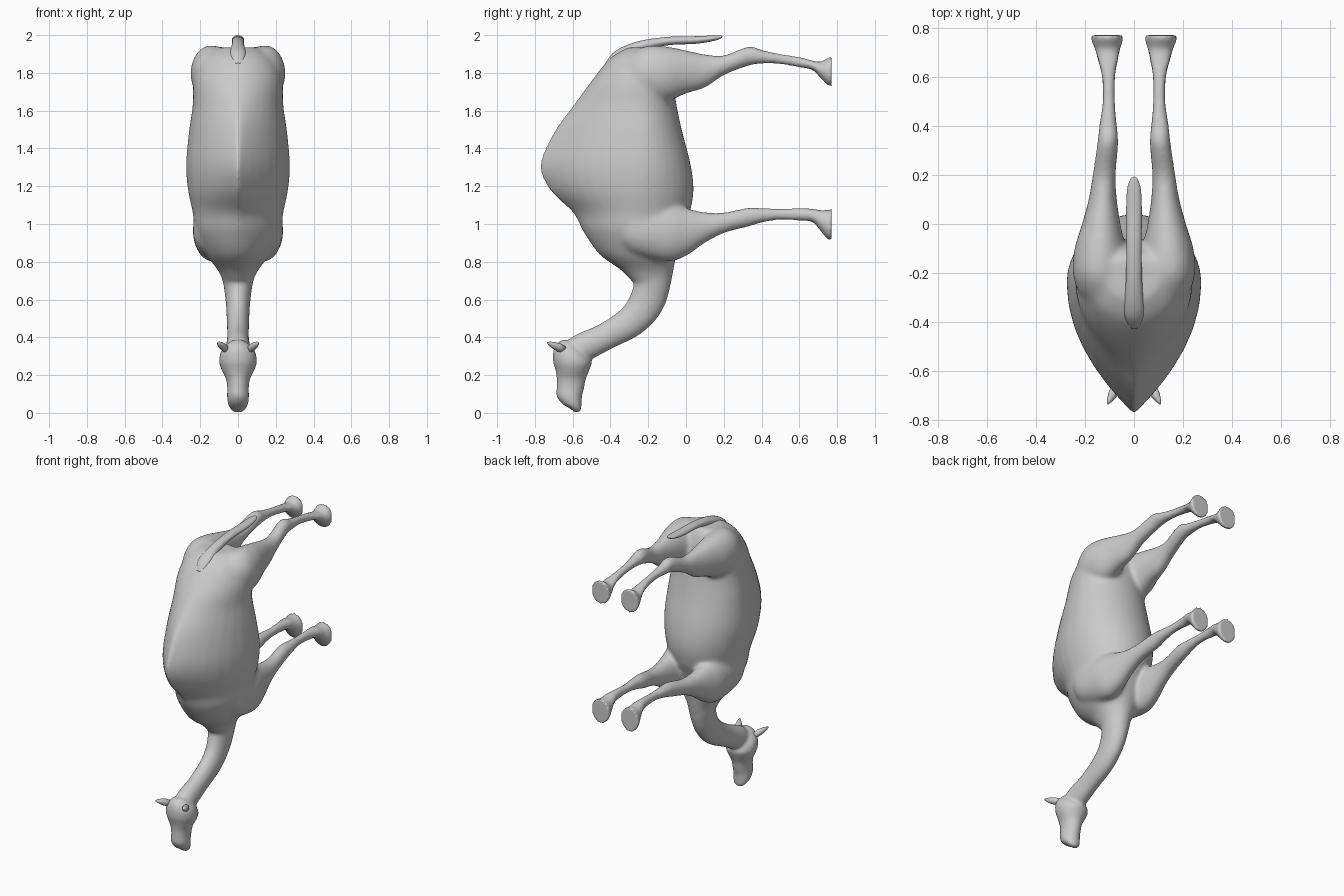
import bpy, bmesh, math
from mathutils import Vector

if "Cube" in bpy.data.objects:
    bpy.data.objects.remove(bpy.data.objects["Cube"])

SIDES = 36


def resample(rows, steps=5):
    """Catmull-Rom interpolation of a table of section rows."""
    out = []
    for i in range(len(rows) - 1):
        a, b, c, d = (rows[max(i - 1, 0)], rows[i], rows[i + 1],
                      rows[min(i + 2, len(rows) - 1)])
        for s in range(steps):
            t = s / steps
            out.append([q + 0.5 * t * (r - p + t * (2 * p - 5 * q + 4 * r - w
                        + t * (3 * (q - r) + w - p)))
                        for p, q, r, w in zip(a, b, c, d)])
    return out + [list(rows[-1])]


def loft(bm, rings):
    """Closed tube through rings of (centre, u, v_plus, v_minus, power)."""
    loops = []
    for c, u, vp, vm, p in rings:
        loop = []
        for k in range(SIDES):
            t = 2 * math.pi * k / SIDES
            co, si = math.cos(t), math.sin(t)
            if si < 0:
                co = math.copysign(abs(co) ** p, co)
            loop.append(bm.verts.new(c + u * co + (vp * si if si > 0 else vm * -si)))
        loops.append(loop)
    faces = [bm.faces.new(loops[0]), bm.faces.new(loops[-1])]
    for a, b in zip(loops, loops[1:]):
        for k in range(SIDES):
            j = (k + 1) % SIDES
            faces.append(bm.faces.new((a[k], a[j], b[j], b[k])))
    bmesh.ops.recalc_face_normals(bm, faces=faces)


def upright(bm, rows):
    """Sections stacked along z: z, y back, y widest, y front, half width, power."""
    loft(bm, [(Vector((0, m, z)), Vector((w, 0, 0)), Vector((0, f - m, 0)),
               Vector((0, b - m, 0)), p) for z, b, m, f, w, p in resample(rows)])


def limb(bm, rows, side):
    """Sections stacked along y: y, z low, z high, x inner, x outer."""
    rings = []
    for y, lo, hi, xi, xo in resample(rows):
        v = Vector((0, 0, (hi - lo) / 2))
        rings.append((Vector((side * (xi + xo) / 2, y, (lo + hi) / 2)),
                      Vector(((xo - xi) / 2, 0, 0)), v, -v, 1))
    loft(bm, rings)


def path_tube(bm, rows):
    """Tube along a path in the yz plane: y, z, half thickness, half width."""
    pts, rings = resample(rows), []
    for i, (y, z, h, w) in enumerate(pts):
        a, b = pts[max(i - 1, 0)], pts[min(i + 1, len(pts) - 1)]
        n = Vector((0, -(b[1] - a[1]), b[0] - a[0])).normalized() * h
        rings.append((Vector((0, y, z)), Vector((w, 0, 0)), n, -n, 1))
    loft(bm, rings)


def make_object(bm, name):
    me = bpy.data.meshes.new(name)
    bm.to_mesh(me)
    bm.free()
    ob = bpy.data.objects.new(name, me)
    bpy.context.collection.objects.link(ob)
    return ob


def shade_smooth(ob):
    for p in ob.data.polygons:
        p.use_smooth = True


bm = bmesh.new()

# Torso with hump on the -y side
upright(bm, [
    (.70, -.29, -.19, -.075, .08, 1), (.76, -.35, -.20, -.065, .11, 1),
    (.84, -.46, -.22, -.05, .17, 1.1), (.96, -.545, -.24, -.02, .225, 1.3),
    (1.06, -.60, -.25, .02, .24, 1.6), (1.18, -.725, -.25, .04, .265, 1.9),
    (1.315, -.775, -.24, .025, .275, 2), (1.49, -.70, -.24, -.02, .26, 1.8),
    (1.63, -.595, -.24, -.05, .24, 1.4), (1.765, -.495, -.23, -.07, .235, 1.1),
    (1.88, -.40, -.21, -.10, .19, 1), (1.935, -.31, -.20, -.13, .11, 1)])

# Neck curving down to the head
path_tube(bm, [
    (-.20, .80, .13, .12), (-.178, .70, .10, .082), (-.212, .58, .093, .064),
    (-.29, .485, .083, .059), (-.425, .405, .072, .057),
    (-.55, .345, .076, .063), (-.62, .31, .06, .06)])

# Head and muzzle
upright(bm, [
    (z, b, (b + f) / 2, f, w, 1) for z, b, f, w in [
        (.385, -.66, -.61, .03), (.36, -.69, -.57, .062), (.32, -.703, -.53, .092),
        (.27, -.703, -.50, .10), (.23, -.692, -.51, .088), (.18, -.684, -.53, .064),
        (.13, -.685, -.54, .057), (.09, -.685, -.55, .058), (.05, -.658, -.553, .054),
        (.02, -.61, -.555, .04), (.002, -.59, -.565, .02)]])

# Legs with thighs, shoulders and feet
HIND = [
    (-.34, 1.70, 1.86, .06, .18), (-.28, 1.67, 1.91, .03, .225),
    (-.20, 1.65, 1.945, .03, .25), (-.10, 1.65, 1.94, .035, .243),
    (0, 1.69, 1.92, .055, .212), (.10, 1.722, 1.898, .07, .185),
    (.20, 1.788, 1.892, .075, .168), (.33, 1.838, 1.938, .065, .149),
    (.41, 1.85, 1.918, .071, .14), (.50, 1.847, 1.90, .078, .128),
    (.60, 1.83, 1.883, .077, .131), (.67, 1.815, 1.865, .065, .148),
    (.715, 1.77, 1.86, .056, .16), (.75, 1.735, 1.88, .045, .174),
    (.77, 1.73, 1.887, .043, .177)]
FORE = [
    (-.36, .90, 1.06, .08, .19), (-.28, .84, 1.10, .04, .235),
    (-.10, .80, 1.115, .035, .235), (0, .83, 1.085, .055, .212),
    (.10, .90, 1.062, .07, .185), (.20, .952, 1.06, .075, .168),
    (.33, .987, 1.085, .065, .149), (.41, 1.01, 1.083, .071, .14),
    (.50, 1.023, 1.08, .078, .128), (.60, 1.018, 1.083, .077, .131),
    (.67, 1.01, 1.08, .065, .148), (.715, .96, 1.073, .056, .16),
    (.75, .92, 1.075, .045, .174), (.77, .915, 1.08, .043, .177)]
for side in (-1, 1):
    limb(bm, HIND, side)
    limb(bm, FORE, side)

# Fuse the shells into one skin
body = make_object(bm, "animal_body")
bpy.context.view_layer.objects.active = body
body.select_set(True)
fuse = body.modifiers.new("fuse", 'REMESH')
fuse.mode = 'VOXEL'
fuse.voxel_size = 0.01
bpy.ops.object.modifier_apply(modifier="fuse")

# Soft muscle blends on the trunk, light smoothing on thin parts
trunk = body.vertex_groups.new(name="trunk")
for v in body.data.vertices:
    k = min(1, max(0, (.15 - v.co.y) / .2)) * min(1, max(0, (v.co.z - .6) / .15))
    trunk.add([v.index], k, 'REPLACE')
for name, count, group in (("soft_trunk", 22, "trunk"), ("soft_all", 4, "")):
    mod = body.modifiers.new(name, 'SMOOTH')
    mod.factor, mod.iterations, mod.vertex_group = 0.5, count, group
shade_smooth(body)

# Tail lying over the rump
bm = bmesh.new()
path_tube(bm, [
    (-.42, 1.845, .01, .02), (-.36, 1.895, .025, .042), (-.25, 1.94, .027, .034),
    (-.10, 1.968, .022, .031), (.05, 1.974, .020, .032), (.14, 1.983, .015, .028),
    (.18, 1.99, .009, .016), (.192, 1.993, .003, .005)])
shade_smooth(make_object(bm, "tail"))

# Ears
for side, label in ((-1, "left"), (1, "right")):
    bm = bmesh.new()
    base, tip = Vector((side * .06, -.645, .335)), Vector((side * .108, -.735, .372))
    rings = []
    for t, r in ((0, .02), (.3, .024), (.6, .02), (.85, .012), (1, .003)):
        v = Vector((0, .25, .9)) * r
        rings.append((base.lerp(tip, t), Vector((r * .8, side * r * .4, 0)), v, -v, 1))
    loft(bm, rings)
    shade_smooth(make_object(bm, label + "_ear"))
